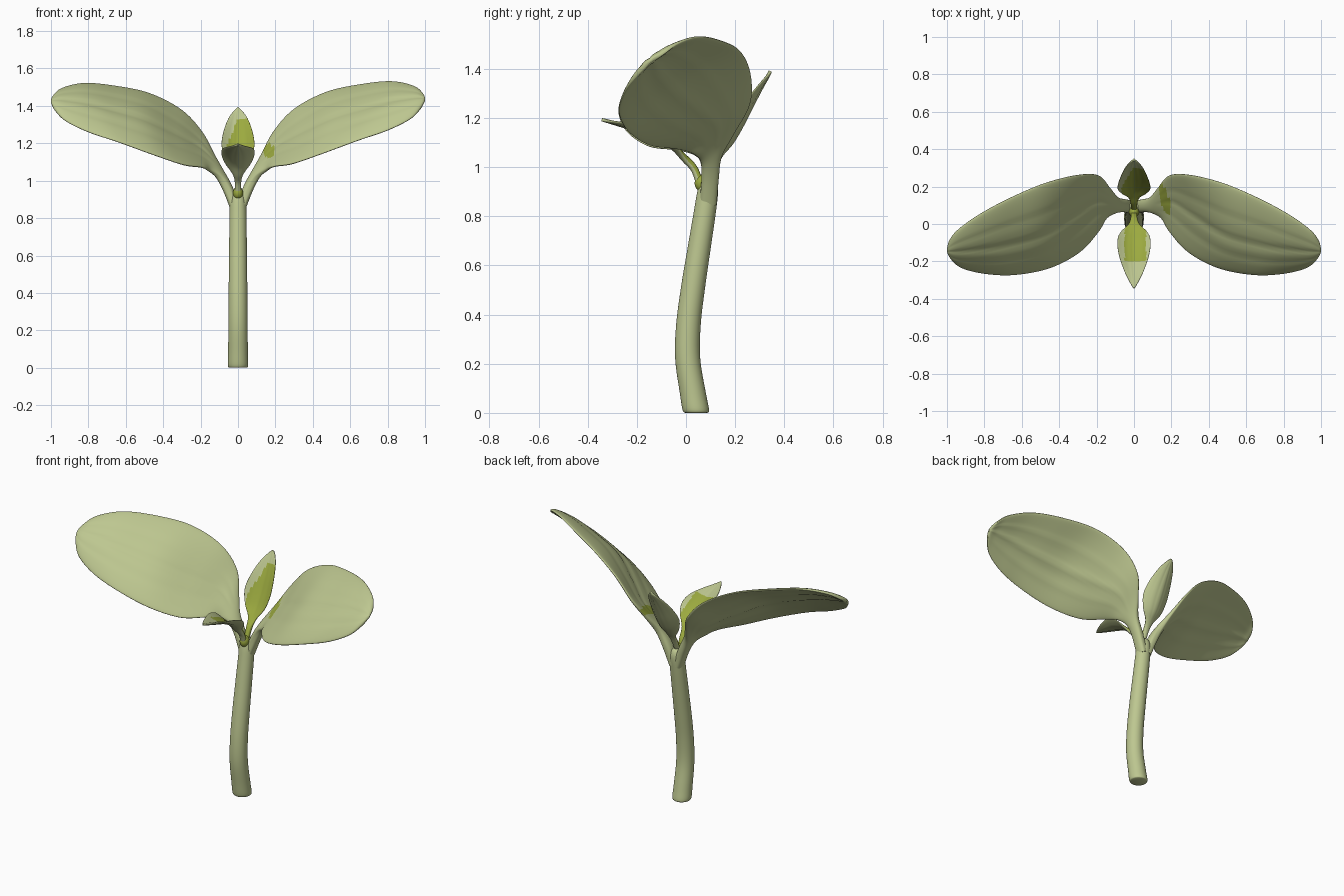
import bpy, bmesh, math
from mathutils import Vector as V

if "Cube" in bpy.data.objects:
    bpy.data.objects.remove(bpy.data.objects["Cube"])


def material(name, rgb):
    m = bpy.data.materials.new(name)
    m.diffuse_color = (*rgb, 1)
    m.use_nodes = True
    m.node_tree.nodes["Principled BSDF"].inputs["Base Color"].default_value = m.diffuse_color
    return m


PALE = material("pale_leaf_green", (0.51, 0.57, 0.28))
FRESH = material("fresh_yellow_green", (0.33, 0.40, 0.05))


def spline(pts, steps):
    """Catmull-Rom through a list of equal-length vectors or numbers."""
    out = []
    n = len(pts)
    for i in range(n - 1):
        a, b, c, d = pts[max(i - 1, 0)], pts[i], pts[i + 1], pts[min(i + 2, n - 1)]
        for s in range(steps):
            t = s / steps
            out.append(0.5 * (2 * b + (c - a) * t + (2 * a - 5 * b + 4 * c - d) * t * t
                              + (3 * b - a - 3 * c + d) * t ** 3))
    out.append(pts[-1])
    return out


def skin(name, rings, rule=None):
    """Closed skin over rings; rule(face centre, is_upper) picks the fresh colour."""
    bm = bmesh.new()
    rows = [[bm.verts.new(p) for p in r] for r in rings]
    n = len(rows[0])
    for a, b in zip(rows, rows[1:]):
        for k in range(n):
            f = bm.faces.new((a[k], a[(k + 1) % n], b[(k + 1) % n], b[k]))
            if rule and rule(f.calc_center_median(), k < n // 2):
                f.material_index = 1
    bm.faces.new(rows[0])
    bm.faces.new(rows[-1])
    bmesh.ops.recalc_face_normals(bm, faces=bm.faces)
    me = bpy.data.meshes.new(name)
    bm.to_mesh(me)
    bm.free()
    me.materials.append(PALE)
    me.materials.append(FRESH)
    ob = bpy.data.objects.new(name, me)
    bpy.context.collection.objects.link(ob)
    bpy.context.view_layer.objects.active = ob
    ob.select_set(True)
    bpy.ops.object.shade_smooth_by_angle(angle=math.radians(50))
    ob.select_set(False)
    return ob


def leaf(name, stations, groove, steps=6, side=1, droop=0.0, rule=None, n=72):
    """Loft from (edge, midrib, edge, thickness) stations."""
    E1, M, E2 = (spline([V(s[i]) for s in stations], steps) for i in range(3))
    TH = spline([s[3] for s in stations], steps)
    rings = []
    last = len(M) - 1
    for i in range(last + 1):
        b, m, f, th = E1[i], M[i], E2[i], max(TH[i], 0.004)
        along = M[min(i + 1, last)] - M[max(i - 1, 0)]
        up = (f - b).cross(along).normalized()
        d1, d2 = (m - b).length, (f - m).length
        tm = min(max(d1 / (d1 + d2), 0.3), 0.7)
        u = i / last
        g = groove * max(0, math.sin(math.pi * min(1, max(0, (u - 0.25) / 0.72))))
        ring = []
        for k in range(n):
            a = 2 * math.pi * k / n
            t, s = (1 - math.cos(a)) / 2, math.sin(a)
            # parabola through edge, midrib, edge
            p = (b * ((t - tm) * (t - 1) / tm) + m * (t * (t - 1) / (tm * (tm - 1)))
                 + f * (t * (t - tm) / (1 - tm)))
            vein = sum(w * math.exp(-((t - c) / 0.04) ** 2)
                       for c, w in ((tm, 1), (tm * 0.55, 0.4), (tm + (1 - tm) * 0.45, 0.4)))
            p = p + up * (math.copysign(abs(s) ** 0.7, s) * th / 2 - g * vein)
            ring.append(V((p.x * side, p.y, p.z - droop * u)))
        rings.append(ring)
    return skin(name, rings, rule)


# Stem: bent tapering tube (y, z, radius)
path = spline([V(p) for p in ((0.042, 0.0, 0.045), (0.04, 0.012, 0.054), (0.028, 0.08, 0.053),
                              (0.007, 0.22, 0.051), (0.01, 0.36, 0.05), (0.03, 0.52, 0.049),
                              (0.055, 0.68, 0.047), (0.077, 0.82, 0.045), (0.088, 0.9, 0.042),
                              (0.09, 0.94, 0.03), (0.09, 0.955, 0.008))], 5)
skin("stem", [[V((p.z * math.cos(a), p.x + p.z * math.sin(a), p.y))
               for a in (2 * math.pi * k / 32 for k in range(32))] for p in path])

# Seed leaves with their stalks: back edge, midrib, front edge, thickness
seed = [
    ((0.015, 0.125, 0.85), (0.015, 0.09, 0.85), (0.015, 0.055, 0.85), 0.05),
    ((0.05, 0.133, 0.955), (0.052, 0.098, 0.953), (0.055, 0.063, 0.95), 0.055),
    ((0.09, 0.145, 1.05), (0.095, 0.103, 1.035), (0.10, 0.06, 1.02), 0.05),
    ((0.13, 0.195, 1.14), (0.145, 0.115, 1.105), (0.15, 0.03, 1.055), 0.04),
    ((0.19, 0.26, 1.26), (0.22, 0.12, 1.18), (0.19, -0.04, 1.075), 0.034),
    ((0.30, 0.262, 1.382), (0.34, 0.04, 1.25), (0.29, -0.15, 1.09), 0.032),
    ((0.47, 0.22, 1.472), (0.50, -0.06, 1.325), (0.45, -0.235, 1.145), 0.032),
    ((0.65, 0.145, 1.513), (0.68, -0.11, 1.38), (0.64, -0.272, 1.215), 0.03),
    ((0.82, 0.055, 1.53), (0.82, -0.13, 1.418), (0.80, -0.265, 1.27), 0.03),
    ((0.94, -0.03, 1.505), (0.935, -0.14, 1.435), (0.92, -0.235, 1.33), 0.028),
    ((0.988, -0.09, 1.465), (0.986, -0.142, 1.435), (0.976, -0.19, 1.385), 0.024),
    ((1.0, -0.137, 1.437), (1.0, -0.142, 1.433), (1.0, -0.147, 1.428), 0.008),
]
leaf("right_seed_leaf", seed, 0.008,
     rule=lambda c, up: up and (c.x - 0.165) ** 2 + ((c.z - 1.16) * 0.7) ** 2 < 0.028 ** 2)
leaf("left_seed_leaf", seed, 0.008, side=-1, droop=0.013)


def true_leaf(name, spine, across, lift, rule):
    """Small pointed leaf: spine of (y, z, half width), edges lifted into a trough."""
    st = []
    for y, z, w in spine:
        k = w / 0.09
        l = V((0, lift[0], lift[1])) * k * k
        m = V((0, y, z))
        e = V((w * across, 0, 0))
        st.append((m - e + l, m, m + e + l, 0.03 if z < 1.04 else 0.014))
    leaf(name, st, 0.004, steps=5, rule=rule, n=40)


# Young true leaves, with fresh green on part of the upper face
true_leaf("back_true_leaf",
          [(0.075, 0.92, 0.016), (0.11, 1.0, 0.017), (0.145, 1.05, 0.03), (0.185, 1.1, 0.068),
           (0.225, 1.17, 0.088), (0.265, 1.25, 0.077), (0.305, 1.325, 0.052),
           (0.332, 1.37, 0.024), (0.343, 1.39, 0.004)], 1, (-0.035, 0.02),
          lambda c, up: up and c.z < 1.33 and c.x > -0.065 + max(0, c.z - 1.17) * 0.4)
true_leaf("front_true_leaf",
          [(0.06, 0.92, 0.018), (0.035, 0.99, 0.017), (-0.005, 1.035, 0.03), (-0.05, 1.075, 0.072),
           (-0.1, 1.11, 0.089), (-0.17, 1.142, 0.082), (-0.25, 1.168, 0.054),
           (-0.31, 1.185, 0.024), (-0.343, 1.193, 0.004)], -1, (0.01, 0.035),
          lambda c, up: up and c.y > -0.2 and -0.05 < c.x < 0.065)

# Growing bud in the fork
bpy.ops.mesh.primitive_uv_sphere_add(segments=20, ring_count=12, radius=1, location=(0, 0.065, 0.935))
bud = bpy.context.object
bud.name = "bud"
bud.scale = (0.027, 0.03, 0.035)
bud.data.materials.append(FRESH)
bpy.ops.object.shade_smooth_by_angle()
